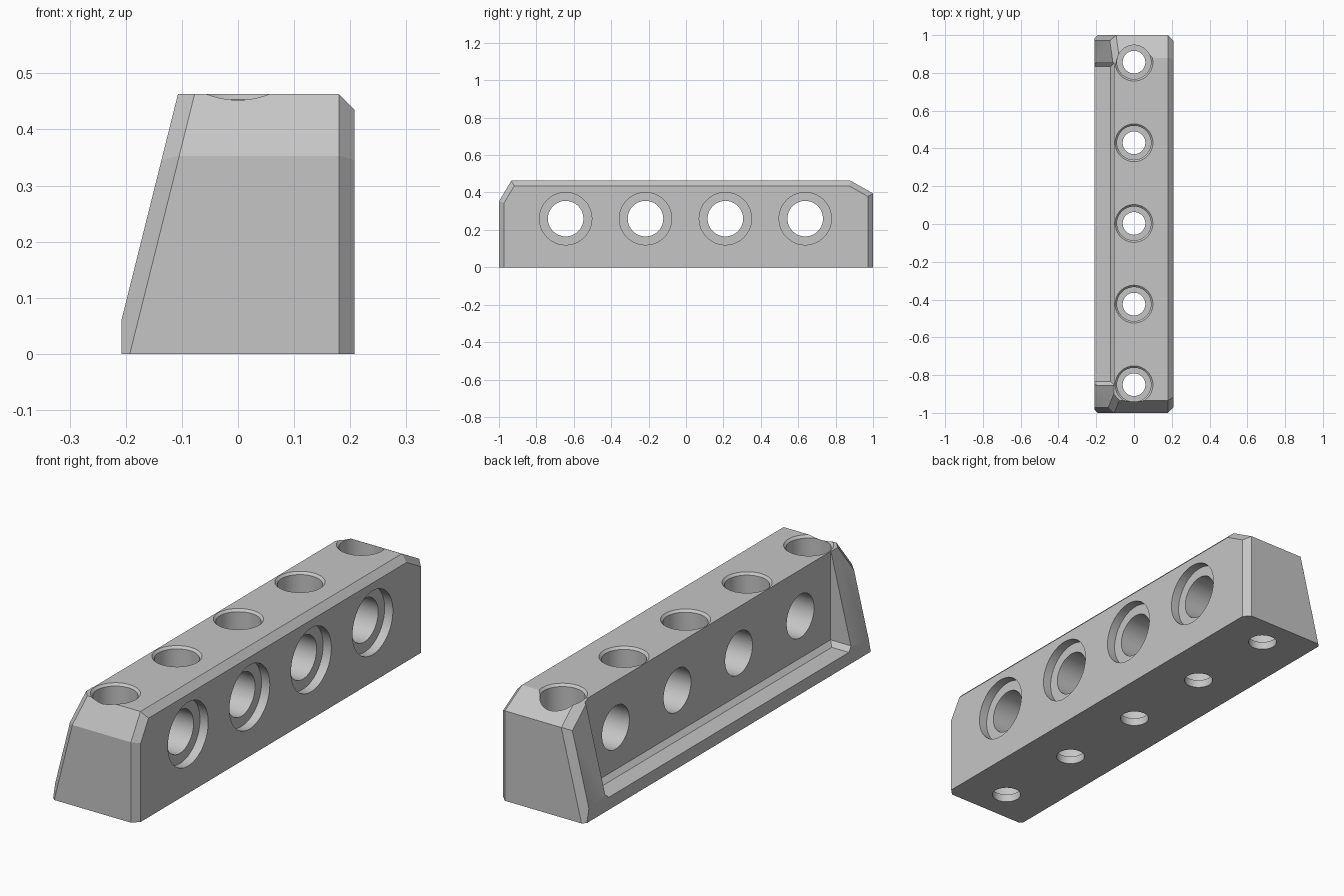
import bpy, bmesh, math
from mathutils import Vector, Matrix

if "Cube" in bpy.data.objects:
    bpy.data.objects.remove(bpy.data.objects["Cube"])

grey = bpy.data.materials.new("plain_grey")
grey.diffuse_color = (0.56, 0.56, 0.56, 1)
grey.use_nodes = True
grey.node_tree.nodes["Principled BSDF"].inputs["Base Color"].default_value = grey.diffuse_color


def finish(name, bm):
    bmesh.ops.recalc_face_normals(bm, faces=bm.faces[:])
    mesh = bpy.data.meshes.new(name)
    bm.to_mesh(mesh)
    bm.free()
    mesh.materials.append(grey)
    obj = bpy.data.objects.new(name, mesh)
    bpy.context.collection.objects.link(obj)
    return obj


def plane(normal, point):
    n = Vector(normal).normalized()
    return n, n.dot(Vector(point))


def chamfer(a, b, size):
    """Plane that cuts the edge between planes a and b, size measured along each face."""
    n = a[0] + b[0]
    d = a[1] + b[1] - size * a[0].cross(b[0]).length
    return n.normalized(), d / n.length


def convex(name, planes):
    """Solid bounded by outward-facing planes."""
    bm = bmesh.new()
    bmesh.ops.create_cube(bm, size=6)
    for n, d in planes:
        bmesh.ops.bisect_plane(bm, geom=bm.verts[:] + bm.edges[:] + bm.faces[:], dist=1e-6,
                               plane_co=n * d, plane_no=n, clear_outer=True)
        bmesh.ops.holes_fill(bm, edges=[e for e in bm.edges if e.is_boundary], sides=0)
    return finish(name, bm)


def bores(name, profile, places, turn, sides=64):
    """Stepped round cutters: profile of (radius, height) turned about an axis."""
    bm = bmesh.new()
    for place in places:
        rings = []
        for r, h in profile:
            ring = []
            for i in range(sides):
                a = 2 * math.pi * i / sides
                co = turn @ Vector((r * math.cos(a), r * math.sin(a), h))
                ring.append(bm.verts.new(co + Vector(place)))
            rings.append(ring)
        for lo, hi in zip(rings, rings[1:]):
            for i in range(sides):
                j = (i + 1) % sides
                bm.faces.new((lo[i], lo[j], hi[j], hi[i]))
        bm.faces.new(rings[0][::-1])
        bm.faces.new(rings[-1])
    return finish(name, bm)


# Block: outer faces, sloped left side, bevelled ends
TOP = 0.463
right = plane((1, 0, 0), (0.208, 0, 0))
left = plane((-1, 0, 0), (-0.208, 0, 0))
top = plane((0, 0, 1), (0, 0, TOP))
bottom = plane((0, 0, -1), (0, 0, 0))
slope = plane((-0.408, 0, 0.102), (-0.107, 0, TOP))
ends = [plane((0, -1, 0), (0, -1, 0)), plane((0, 1, 0), (0, 1, 0)),
        plane((0, -0.11, 0.066), (0, -0.934, TOP)),
        plane((0, 0.068, 0.12), (0, 0.88, TOP))]
edges = [chamfer(right, p, 0.028) for p in ends + [top]]
edges += [chamfer(slope, p, 0.029) for p in ends]
block = convex("block", [right, left, top, bottom, slope] + ends + edges)

# Pocket in the left side, with a small chamfer round its floor
floor = plane((0, 0, -1), (0, 0, 0.055))
walls = [plane((1, 0, 0), (-0.105, 0, 0)),
         plane((0, 1, 0), (0, 0.853, 0)), plane((0, -1, 0), (0, -0.853, 0))]
roof = plane((0, 0, 1), (0, 0, 0.7))
outside = plane((-1, 0, 0), (-0.5, 0, 0))
pocket = convex("pocket_cutter", [floor, roof, outside] + walls + [chamfer(floor, w, 0.02) for w in walls])

# Vertical screw holes with deep counterbores and a chamfered mouth
PITCH = 0.427
upright = bores("screw_hole_cutter",
                [(0.06, -0.1), (0.06, 0.035), (0.09, 0.035), (0.09, TOP - 0.01), (0.12, TOP + 0.02)],
                [(0, 0.003 + PITCH * k, 0) for k in range(-2, 3)], Matrix.Identity(3))

# Cross holes with shallow counterbores on the right
cross = bores("cross_hole_cutter",
              [(0.095, -0.4), (0.095, 0.168), (0.14, 0.168), (0.14, 0.4)],
              [(0, PITCH * (k + 0.5) - 0.003, 0.26) for k in range(-2, 2)],
              Matrix.Rotation(math.pi / 2, 3, 'Y'))

# Cut, then remove the cutters
bpy.context.view_layer.objects.active = block
block.select_set(True)
for cutter in (pocket, upright, cross):
    mod = block.modifiers.new(cutter.name, 'BOOLEAN')
    mod.operation = 'DIFFERENCE'
    mod.solver = 'EXACT'
    mod.object = cutter
    bpy.ops.object.modifier_apply(modifier=mod.name)
    bpy.data.objects.remove(cutter)
bpy.ops.object.shade_smooth_by_angle(angle=math.radians(20))
